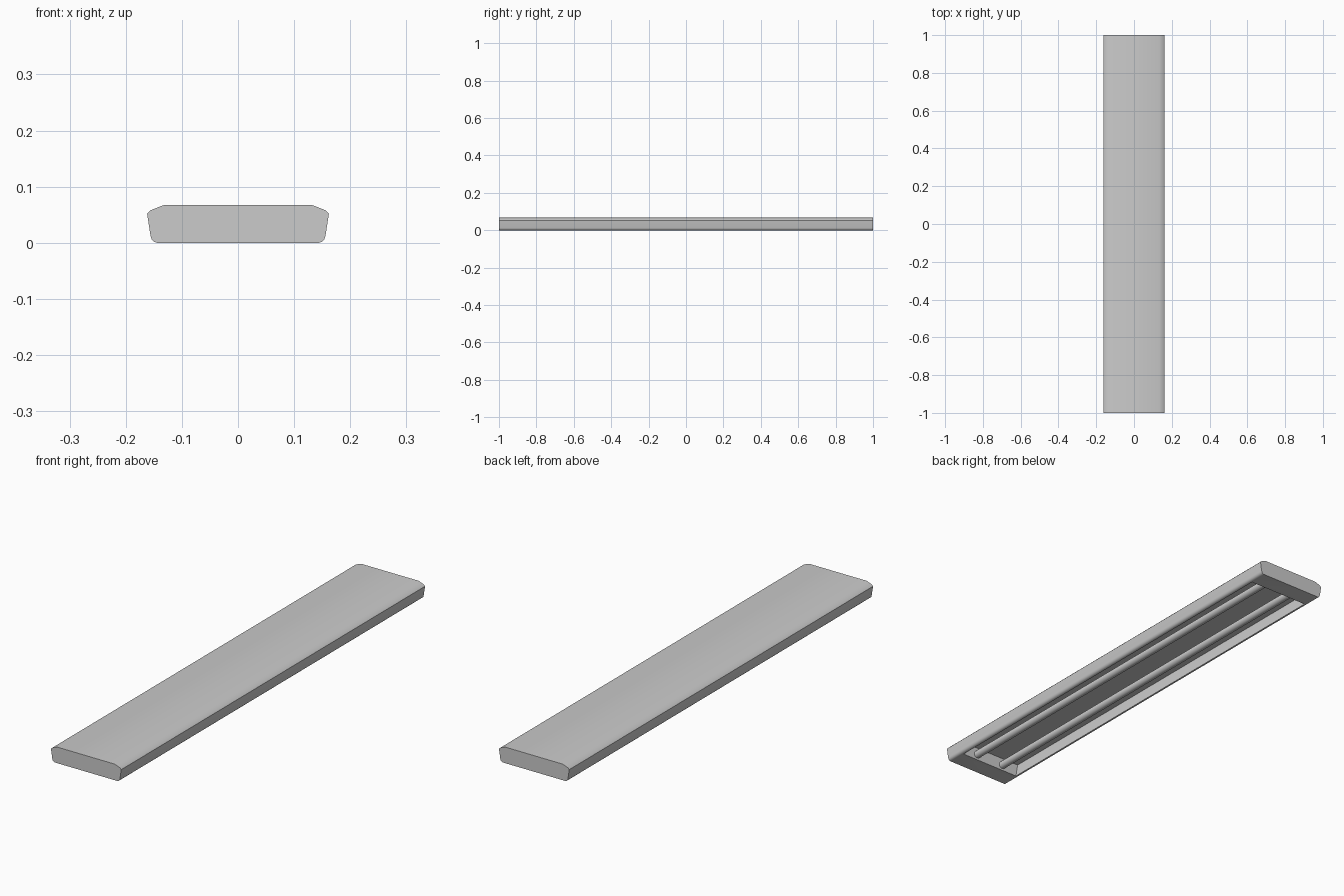
import bpy, bmesh, math

if "Cube" in bpy.data.objects:
    bpy.data.objects.remove(bpy.data.objects["Cube"])


def prism(name, profile, half_len):
    """Extrude an x-z profile along y, centred on y = 0."""
    bm = bmesh.new()
    face = bm.faces.new([bm.verts.new((x, -half_len, z)) for x, z in profile])
    ext = bmesh.ops.extrude_face_region(bm, geom=[face])
    verts = [v for v in ext["geom"] if isinstance(v, bmesh.types.BMVert)]
    bmesh.ops.translate(bm, verts=verts, vec=(0, 2 * half_len, 0))
    bmesh.ops.recalc_face_normals(bm, faces=bm.faces)
    mesh = bpy.data.meshes.new(name)
    bm.to_mesh(mesh)
    bm.free()
    ob = bpy.data.objects.new(name, mesh)
    bpy.context.collection.objects.link(ob)
    return ob


def smooth(ob):
    bpy.ops.object.select_all(action='DESELECT')
    ob.select_set(True)
    bpy.context.view_layer.objects.active = ob
    bpy.ops.object.shade_smooth_by_angle(angle=math.radians(30))


# Housing: flared sides, rounded lower edges, bevelled upper edges
right = [(0.144, 0), (0.150, 0.002), (0.154, 0.006), (0.156, 0.013),
         (0.162, 0.052), (0.156, 0.058), (0.133, 0.067)]
left = [(-x, z) for x, z in reversed(right)]
housing = prism("housing", right + left, 1.0)

# Recess open to the underside, leaving thin side walls and solid end blocks
cutter = prism("recess_cutter", [(0.14, -0.02), (0.14, 0), (0.149, 0.055),
                                 (-0.149, 0.055), (-0.14, 0), (-0.14, -0.02)], 0.92)
cutter.hide_render = True
mod = housing.modifiers.new("recess", 'BOOLEAN')
mod.operation = 'DIFFERENCE'
mod.solver = 'EXACT'
mod.object = cutter
bpy.context.view_layer.objects.active = housing
bpy.ops.object.modifier_apply(modifier=mod.name)
bpy.data.objects.remove(cutter)
smooth(housing)

# Two lamp tubes spanning the recess
for side, sx in (("left", -1), ("right", 1)):
    bpy.ops.mesh.primitive_cylinder_add(vertices=20, radius=0.016, depth=1.85,
                                        location=(sx * 0.067, 0, 0.024),
                                        rotation=(math.pi / 2, 0, 0))
    tube = bpy.context.object
    tube.name = side + "_tube"
    smooth(tube)
